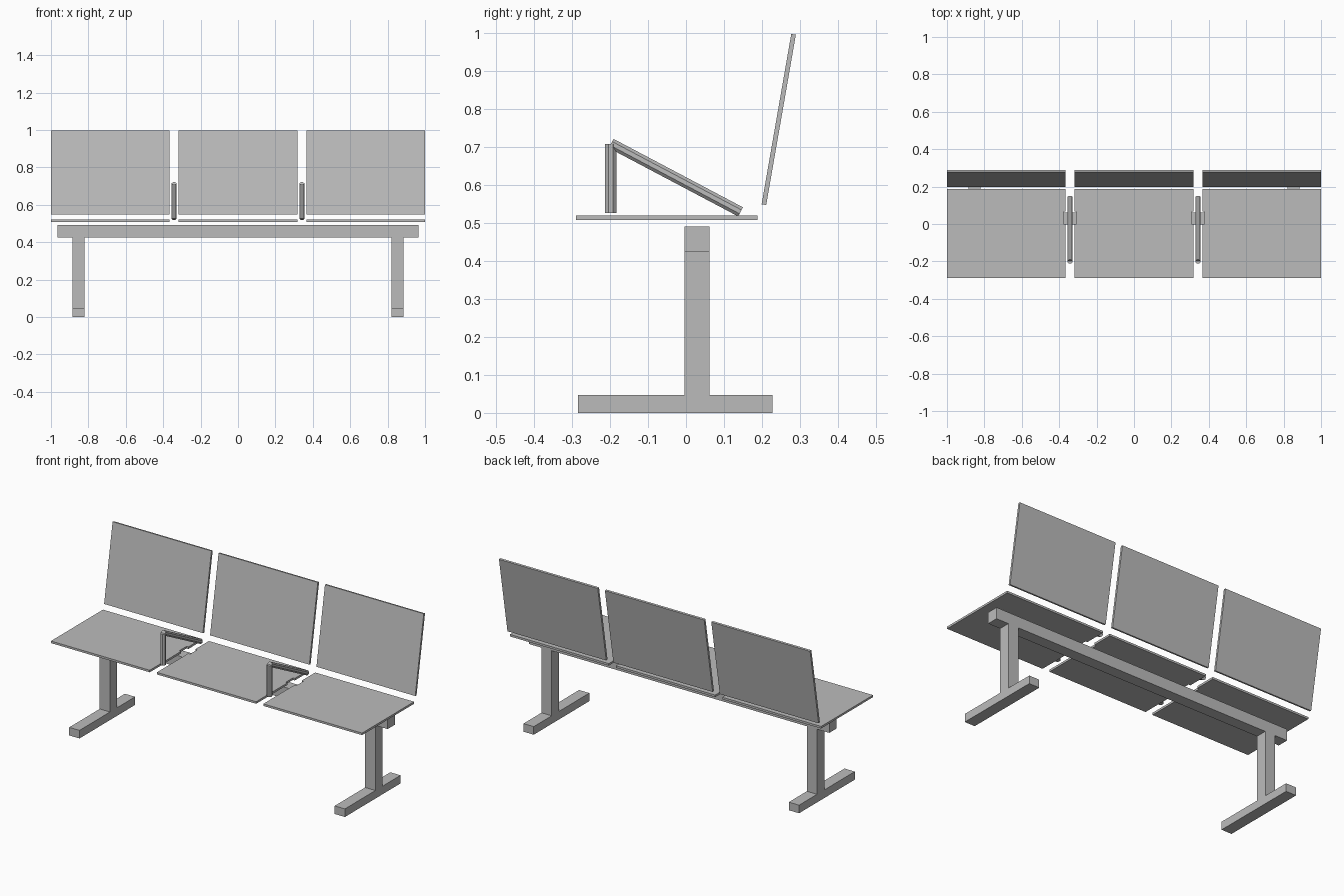
import bpy
import bmesh
import math
from mathutils import Vector

if "Cube" in bpy.data.objects:
    bpy.data.objects.remove(bpy.data.objects["Cube"])

grey = bpy.data.materials.new("plain grey")
grey.diffuse_color = (0.5, 0.5, 0.5, 1)
grey.use_nodes = True
grey.node_tree.nodes["Principled BSDF"].inputs["Base Color"].default_value = grey.diffuse_color


def finish(name, bm):
    bmesh.ops.recalc_face_normals(bm, faces=bm.faces)
    me = bpy.data.meshes.new(name)
    bm.to_mesh(me)
    bm.free()
    me.materials.append(grey)
    ob = bpy.data.objects.new(name, me)
    bpy.context.collection.objects.link(ob)
    return ob


def prism(name, points, offset):
    """Extrude a flat outline along an offset."""
    bm = bmesh.new()
    face = bm.faces.new([bm.verts.new(p) for p in points])
    new = bmesh.ops.extrude_face_region(bm, geom=[face])["geom"]
    moved = [v for v in new if isinstance(v, bmesh.types.BMVert)]
    bmesh.ops.translate(bm, verts=moved, vec=offset)
    return finish(name, bm)


def box(name, x0, x1, y0, y1, z0, z1):
    return prism(name, [(x0, y0, z0), (x1, y0, z0), (x1, y1, z0), (x0, y1, z0)],
                 (0, 0, z1 - z0))


def octagon_bar(name, a, b, apothem):
    """Eight-sided bar between two points lying in a plane of constant x."""
    a, b = Vector(a), Vector(b)
    side = Vector((1, 0, 0))
    up = (b - a).normalized().cross(side)
    r = apothem / math.cos(math.pi / 8)
    ring = []
    for i in range(8):
        t = math.pi / 8 + i * math.pi / 4
        ring.append(a + side * r * math.cos(t) + up * r * math.sin(t))
    return prism(name, ring, b - a)


# beam and T-shaped legs
BY0, BY1 = -0.004, 0.062
box("beam", -0.965, 0.965, BY0, BY1, 0.425, 0.491)
for s, label in ((-1, "left"), (1, "right")):
    x0, x1 = sorted((s * 0.82, s * 0.886))
    box(label + "_leg", x0, x1, BY0, BY1, 0.047, 0.425)
    box(label + "_foot", x0, x1, -0.284, 0.227, 0, 0.047)

# seats with small notches beside each gap, and leaning backs
NOTCH = 0.012
for label, x0, x1 in (("left", -1, -0.365), ("middle", -0.319, 0.319), ("right", 0.365, 1)):
    outline = [(x0, -0.289), (x1, -0.289)]
    if x1 < 0.9:
        outline += [(x1, 0), (x1 - NOTCH, 0), (x1 - NOTCH, 0.066), (x1, 0.066)]
    outline += [(x1, 0.188), (x0, 0.188)]
    if x0 > -0.9:
        outline += [(x0, 0.066), (x0 + NOTCH, 0.066), (x0 + NOTCH, 0), (x0, 0)]
    prism(label + "_seat", [(x, y, 0.508) for x, y in outline], (0, 0, 0.012))
    side = [(0.199, 0.549), (0.211, 0.547), (0.289, 0.995), (0.277, 0.997)]
    prism(label + "_back", [(x0, y, z) for y, z in side], (x1 - x0, 0, 0))

# armrests between the seats
for x, label in ((-0.342, "left"), (0.342, "right")):
    octagon_bar(label + "_armrest_post", (x, -0.198, 0.526), (x, -0.198, 0.707), 0.0145)
    octagon_bar(label + "_armrest_bar", (x, -0.197, 0.709), (x, 0.1435, 0.529), 0.0135)
